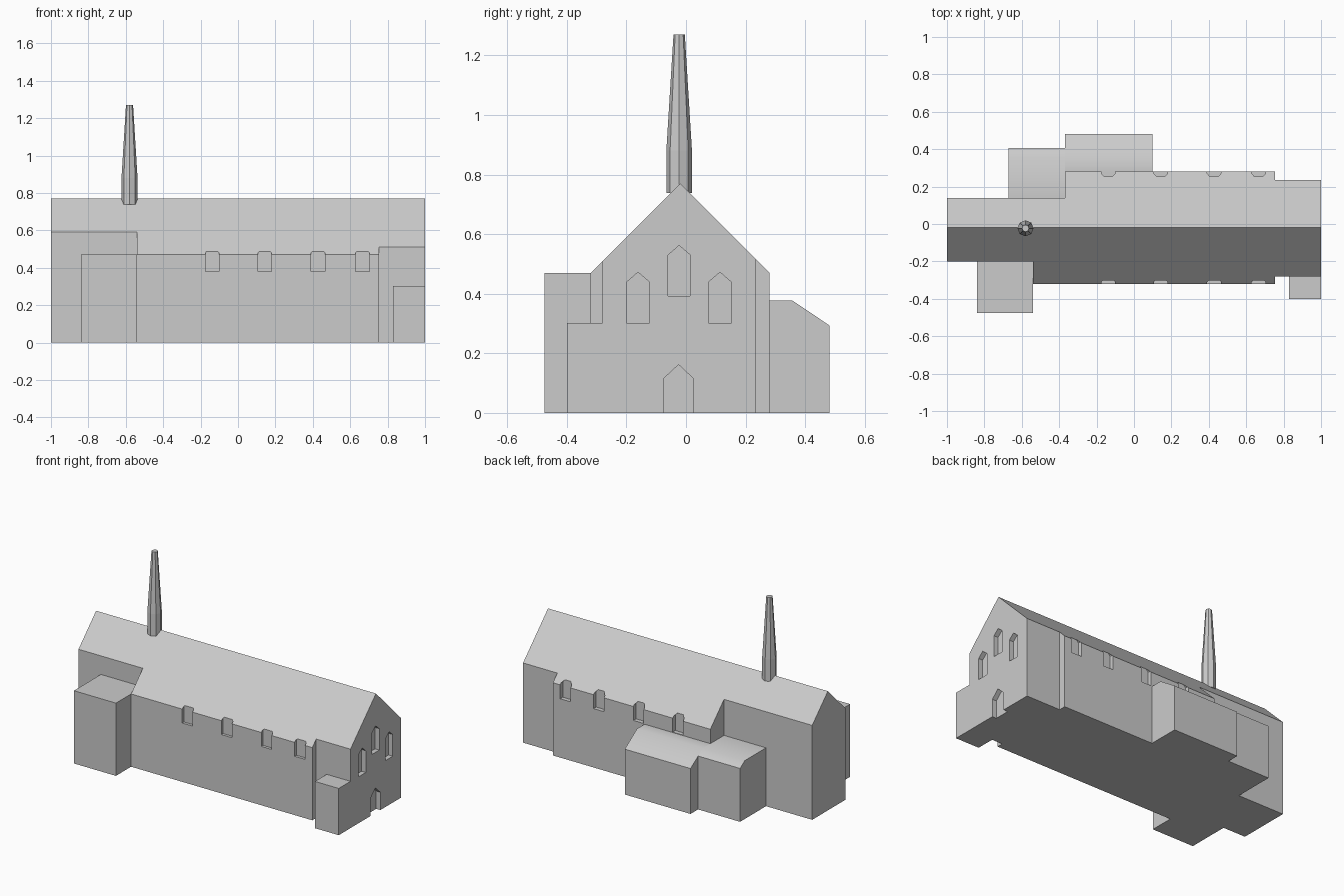
import bpy, bmesh, math

if "Cube" in bpy.data.objects:
    bpy.data.objects.remove(bpy.data.objects["Cube"])

stone = bpy.data.materials.new("pale grey")
stone.diffuse_color = (0.6, 0.6, 0.6, 1)
stone.use_nodes = True
stone.node_tree.nodes["Principled BSDF"].inputs["Base Color"].default_value = stone.diffuse_color


def finish(name, bm):
    bmesh.ops.recalc_face_normals(bm, faces=bm.faces)
    me = bpy.data.meshes.new(name)
    bm.to_mesh(me)
    bm.free()
    me.materials.append(stone)
    ob = bpy.data.objects.new(name, me)
    bpy.context.collection.objects.link(ob)
    return ob


def prism(bm, profile, a, b, axis="x"):
    """Extrude a 2D profile along x (profile = y,z) or along y (profile = x,z)."""
    def at(p, t):
        return (t, p[0], p[1]) if axis == "x" else (p[0], t, p[1])
    lo = [bm.verts.new(at(p, a)) for p in profile]
    hi = [bm.verts.new(at(p, b)) for p in profile]
    bm.faces.new(lo)
    bm.faces.new(hi[::-1])
    n = len(profile)
    for i in range(n):
        j = (i + 1) % n
        bm.faces.new((lo[j], lo[i], hi[i], hi[j]))


def rect(a0, a1, z0, z1):
    return [(a0, z0), (a1, z0), (a1, z1), (a0, z1)]


def arch(c, half, z0, spring, peak):
    return [(c - half, z0), (c + half, z0), (c + half, spring),
            (c, peak), (c - half, spring)]


def solid(name, profile, a, b):
    bm = bmesh.new()
    prism(bm, profile, a, b)
    return finish(name, bm)


def cut(ob, name, fill):
    bm = bmesh.new()
    fill(bm)
    cutter = finish(name, bm)
    cutter.hide_render = True
    mod = ob.modifiers.new(name, "BOOLEAN")
    mod.operation = "DIFFERENCE"
    mod.solver = "EXACT"
    mod.object = cutter
    bpy.context.view_layer.objects.active = ob
    bpy.ops.object.modifier_apply(modifier=mod.name)
    bpy.data.objects.remove(cutter)


# Main gabled body, full length
RIDGE_Y, RIDGE_Z = -0.02, 0.77
body = solid("church_body", [(-0.32, 0), (0.28, 0), (0.28, 0.47),
                             (RIDGE_Y, RIDGE_Z), (-0.32, 0.47)], -1, 1)


# Narrower choir and entrance end: trim the four corners
def corners(bm):
    for x0, x1, y0, y1 in [(-1.2, -0.54, -0.6, -0.2), (-1.2, -0.37, 0.14, 0.6),
                           (0.755, 1.2, -0.6, -0.28), (0.755, 1.2, 0.235, 0.6)]:
        prism(bm, rect(y0, y1, -0.2, 1), x0, x1)


# Nave window recesses, breaking through the eaves on both sides
def nave_windows(bm):
    for x in (-0.138, 0.143, 0.428, 0.666):
        for y0, y1 in [(-0.4, -0.302), (0.253, 0.4)]:
            prism(bm, arch(x, 0.037, 0.38, 0.48, 0.52), y0, y1, "y")


# Gable windows and doorway
def gable_openings(bm):
    for c, half, z0, spring, peak in [(RIDGE_Y - 0.003, 0.037, 0.392, 0.53, 0.562),
                                      (-0.161, 0.037, 0.30, 0.44, 0.472),
                                      (0.114, 0.037, 0.30, 0.44, 0.472),
                                      (-0.025, 0.05, -0.1, 0.115, 0.162)]:
        prism(bm, arch(c, half, z0, spring, peak), 0.97, 1.1)


cut(body, "corner_cutter", corners)
cut(body, "nave_window_cutter", nave_windows)
cut(body, "gable_cutter", gable_openings)

# Flat-topped side blocks on the front
solid("sacristy", rect(-0.475, -0.2, 0, 0.47), -0.84, -0.54)
solid("stair_block", rect(-0.40, -0.28, 0, 0.302), 0.83, 1)

# Rear annex in two depths sharing one roof slope
KINK_Y, TOP_Z, SLOPE = 0.357, 0.377, 0.67
for name, y0, y1, x0, x1 in [("annex_small", 0.14, 0.405, -0.67, -0.37),
                             ("annex_large", 0.28, 0.482, -0.37, 0.10)]:
    ob = solid(name, [(y0, 0), (y1, 0), (y1, TOP_Z - SLOPE * (y1 - KINK_Y)),
                      (KINK_Y, TOP_Z), (y0, TOP_Z)], x0, x1)
    bpy.ops.object.select_all(action="DESELECT")
    ob.select_set(True)
    bpy.context.view_layer.objects.active = ob
    bpy.ops.object.shade_smooth_by_angle(angle=math.radians(40))

# Eight-sided spire, straight base then taper
bm = bmesh.new()
rings = [[bm.verts.new((-0.58 + r * math.cos(k * math.pi / 4),
                        -0.023 + r * math.sin(k * math.pi / 4), z)) for k in range(8)]
         for z, r in [(0.738, 0.043), (0.88, 0.043), (1.27, 0.019)]]
for lo, hi in zip(rings, rings[1:]):
    for k in range(8):
        bm.faces.new((lo[k], lo[(k + 1) % 8], hi[(k + 1) % 8], hi[k]))
bm.faces.new(rings[0])
bm.faces.new(rings[-1])
finish("spire", bm)
